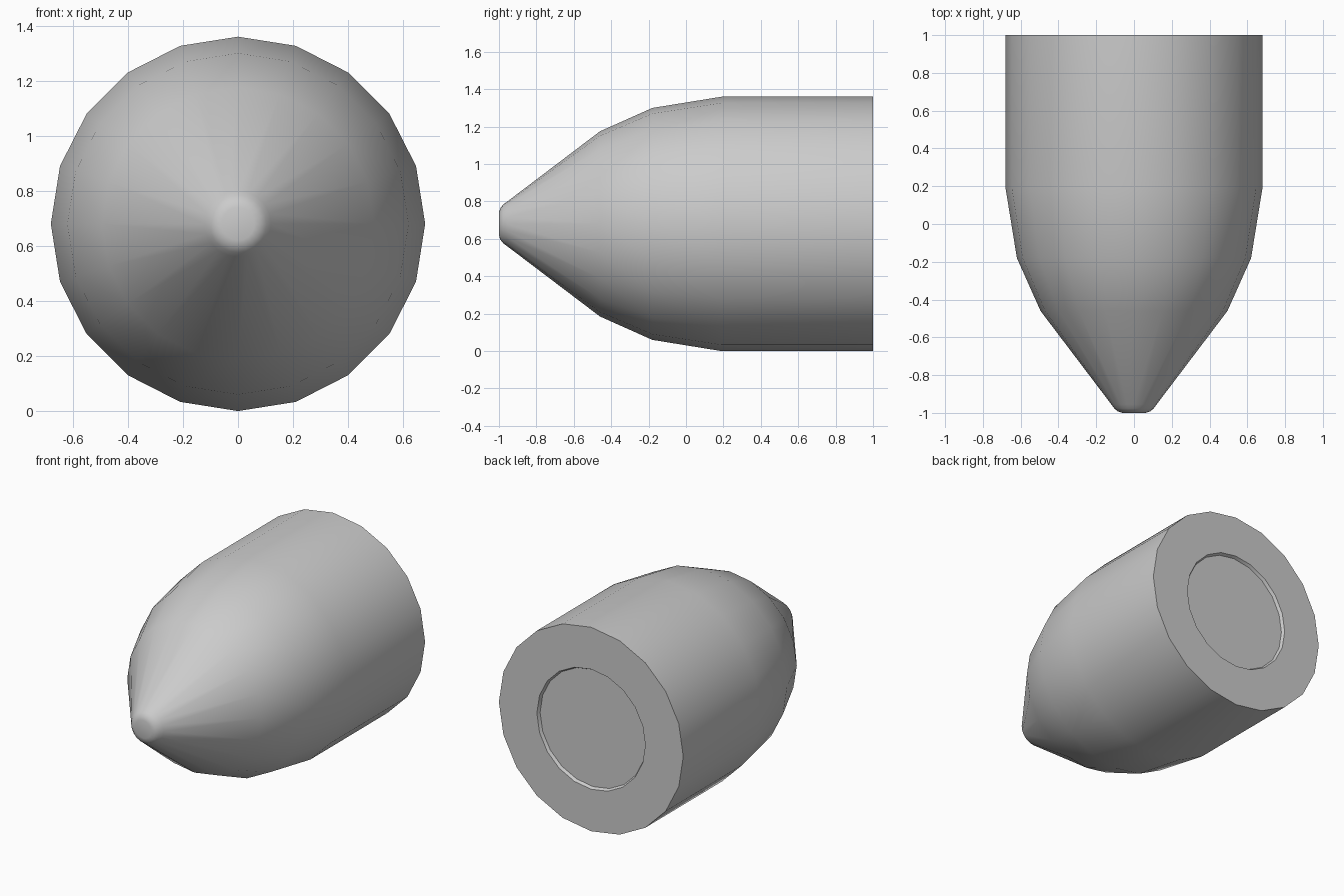
import bpy, bmesh, math

if "Cube" in bpy.data.objects:
    bpy.data.objects.remove(bpy.data.objects["Cube"])

SIDES = 20
R = 0.68

# (y, radius) from nose tip to the shallow recess in the flat base
profile = [
    (-1.0, 0.06), (-0.993, 0.084), (-0.977, 0.104), (-0.955, 0.12),
    (-0.46, 0.495), (-0.18, 0.62), (0.19, R), (1.0, R),
    (1.0, 0.40), (0.98, 0.39),
]

# Lathe the profile around the y axis
bm = bmesh.new()
rings = []
for y, r in profile:
    rings.append([bm.verts.new((r * math.sin(2 * math.pi * i / SIDES), y,
                                R + r * math.cos(2 * math.pi * i / SIDES)))
                  for i in range(SIDES)])
for a, b in zip(rings, rings[1:]):
    for i in range(SIDES):
        j = (i + 1) % SIDES
        bm.faces.new((a[i], a[j], b[j], b[i]))

# Nose cap and recess floor
bm.faces.new(rings[0])
bm.faces.new(rings[-1])
bmesh.ops.recalc_face_normals(bm, faces=bm.faces)

mesh = bpy.data.meshes.new("pointed_shell")
bm.to_mesh(mesh)
bm.free()
shell = bpy.data.objects.new("pointed_shell", mesh)
bpy.context.collection.objects.link(shell)

# Smooth body, crisp base edges
bpy.context.view_layer.objects.active = shell
shell.select_set(True)
bpy.ops.object.shade_smooth_by_angle(angle=math.radians(35))
